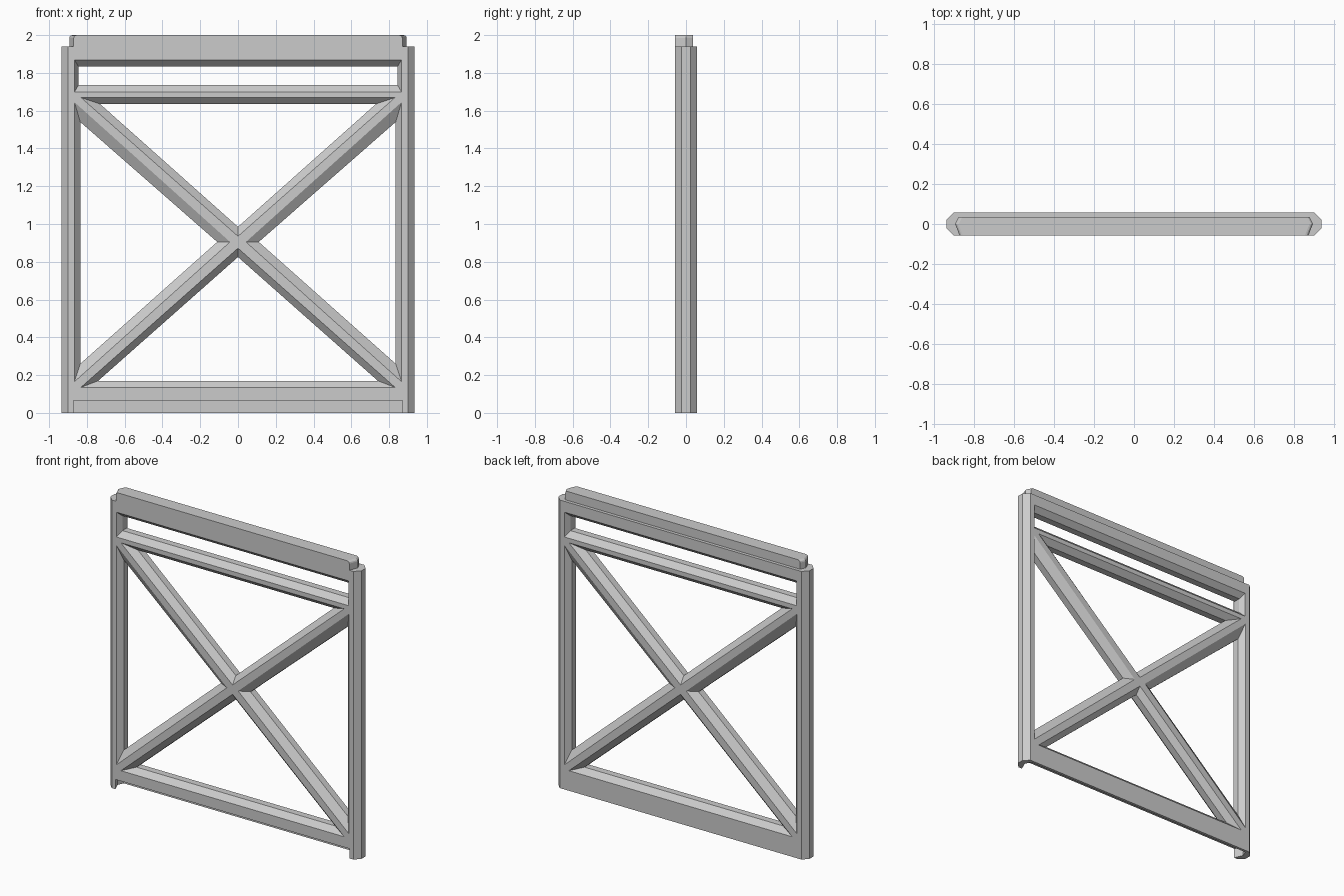
import bpy
import bmesh

cube = bpy.data.objects.get("Cube")
if cube:
    bpy.data.objects.remove(cube, do_unlink=True)

grey = bpy.data.materials.new("light grey")
grey.use_nodes = True
grey.diffuse_color = (0.6, 0.6, 0.6, 1)
grey.node_tree.nodes["Principled BSDF"].inputs["Base Color"].default_value = (0.6, 0.6, 0.6, 1)

FACE, MID = 0.058, 0.023      # half depth of the panel, and of its unchamfered middle
SHOULDER, TOP = 1.94, 2.0     # top of the posts, top of the tongue
GROOVE = 0.065


def loft(name, rings):
    """Skin a stack of matching point rings and cap both ends."""
    bm = bmesh.new()
    loops = [[bm.verts.new(p) for p in ring] for ring in rings]
    n = len(loops[0])
    for a, b in zip(loops, loops[1:]):
        for i in range(n):
            j = (i + 1) % n
            bm.faces.new((a[i], a[j], b[j], b[i]))
    bm.faces.new(loops[0])
    bm.faces.new(loops[-1])
    bmesh.ops.recalc_face_normals(bm, faces=bm.faces)
    mesh = bpy.data.meshes.new(name)
    bm.to_mesh(mesh)
    bm.free()
    mesh.materials.append(grey)
    ob = bpy.data.objects.new(name, mesh)
    bpy.context.collection.objects.link(ob)
    return ob


def plan_prism(name, half_plan, z0, z1):
    """Extrude a plan outline, mirrored in x, between two heights."""
    plan = half_plan + [(-x, y) for x, y in reversed(half_plan)]
    return loft(name, [[(x, y, z) for x, y in plan] for z in (z0, z1)])


def cut(target, cutter):
    cutter.hide_render = True
    mod = target.modifiers.new("cut", 'BOOLEAN')
    mod.operation = 'DIFFERENCE'
    mod.solver = 'EXACT'
    mod.object = cutter
    bpy.context.view_layer.objects.active = target
    bpy.ops.object.modifier_apply(modifier=mod.name)
    bpy.data.objects.remove(cutter, do_unlink=True)


def opening(target, inner, outer):
    """Cut a window whose edges are chamfered toward both faces."""
    far = 0.1
    steps = [(-far, outer), (-FACE, outer), (-MID, inner),
             (MID, inner), (FACE, outer), (far, outer)]
    cut(target, loft("opening_cutter", [[(x, y, z) for x, z in shape] for y, shape in steps]))


def box(x, z0, z1):
    return [(-x, z0), (x, z0), (x, z1), (-x, z1)]


def tri(x, z, tip):
    return [(-x, z), (x, z), (0, tip)]


# Panel with chamfered posts
frame = plan_prism("braced_frame", [(0.90, -FACE), (0.935, -MID), (0.935, MID), (0.90, FACE)],
                   0, SHOULDER)

# Slot between the top rail and the middle rail
opening(frame, box(0.845, 1.735, 1.835), box(0.865, 1.70, 1.867))

# Four triangles that leave the cross brace
CENTRE = 0.905
opening(frame, tri(0.73, 1.635, 0.985), tri(0.832, 1.67, 0.935))
opening(frame, tri(0.74, 0.17, 0.825), tri(0.832, 0.135, 0.872))
for s in (-1, 1):
    opening(frame,
            [(s * 0.835, 1.54), (s * 0.835, 0.26), (s * 0.11, CENTRE)],
            [(s * 0.866, 1.645), (s * 0.866, 0.165), (s * 0.042, CENTRE)])

# Stacking groove under the bottom rail, open to the front
cut(frame, plan_prism("groove_cutter", [(0.872, -0.1), (0.872, -FACE), (0.897, 0), (0.88, 0.04)],
                      -0.1, GROOVE))

# Stacking tongue on the top rail, with softened ends
tongue = plan_prism("top_tongue", [(0.87, -FACE), (0.893, 0), (0.875, 0.036)], SHOULDER, TOP)
bm = bmesh.new()
bm.from_mesh(tongue.data)
ends = [e for e in bm.edges
        if all(v.co.z > TOP - 0.01 for v in e.verts)
        and abs(e.verts[0].co.x + e.verts[1].co.x) > 1]
bmesh.ops.bevel(bm, geom=ends, offset=0.016, segments=3, profile=0.5, affect='EDGES')
bm.to_mesh(tongue.data)
bm.free()
